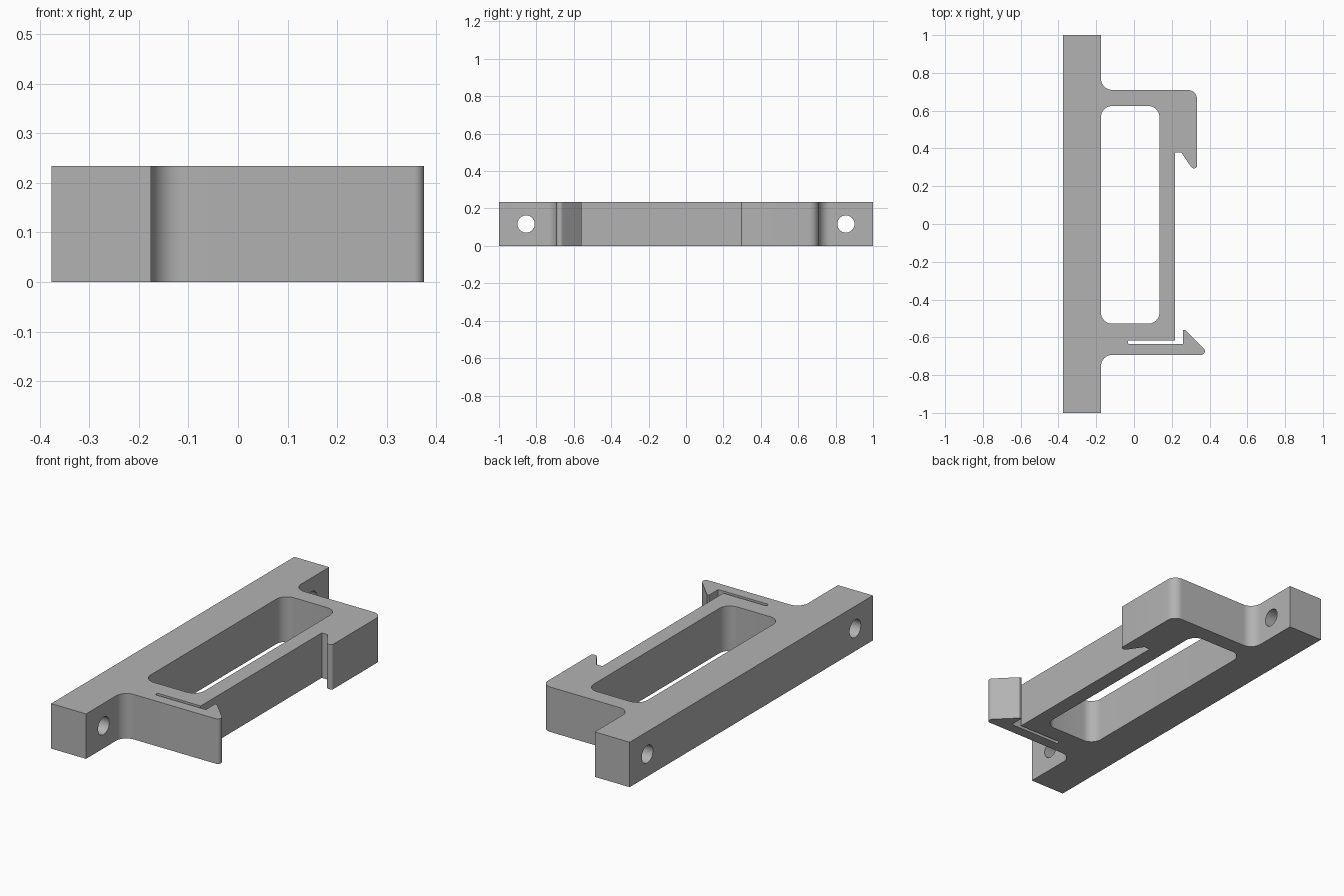
import bpy, bmesh, math
from mathutils import Vector, Matrix

cube = bpy.data.objects.get("Cube")
if cube:
    bpy.data.objects.remove(cube, do_unlink=True)

HEIGHT = 0.234

grey = bpy.data.materials.new("plain grey")
grey.use_nodes = True
colour = (0.45, 0.45, 0.45, 1)
grey.diffuse_color = colour
grey.node_tree.nodes["Principled BSDF"].inputs["Base Color"].default_value = colour


def rounded(corners, steps=10):
    """Turn (x, y, radius) corners into a 2D outline with filleted corners."""
    out = []
    for i, (x, y, r) in enumerate(corners):
        p = Vector((x, y))
        if not r:
            out.append(p)
            continue
        a = (Vector(corners[i - 1][:2]) - p).normalized()
        b = (Vector(corners[(i + 1) % len(corners)][:2]) - p).normalized()
        half = a.angle(b) / 2
        centre = p + (a + b).normalized() * (r / math.sin(half))
        start = p + a * (r / math.tan(half)) - centre
        end = p + b * (r / math.tan(half)) - centre
        turn = math.atan2(start.x * end.y - start.y * end.x, start.dot(end))
        for k in range(steps + 1):
            out.append(centre + Matrix.Rotation(turn * k / steps, 2) @ start)
    return out


def make_object(name, bm):
    bmesh.ops.recalc_face_normals(bm, faces=bm.faces)
    mesh = bpy.data.meshes.new(name)
    bm.to_mesh(mesh)
    bm.free()
    mesh.materials.append(grey)
    ob = bpy.data.objects.new(name, mesh)
    bpy.context.collection.objects.link(ob)
    return ob


def prism(name, corners, z0, z1):
    bm = bmesh.new()
    face = bm.faces.new([bm.verts.new((p.x, p.y, z0)) for p in rounded(corners)])
    top = bmesh.ops.extrude_face_region(bm, geom=[face])["geom"]
    verts = [v for v in top if isinstance(v, bmesh.types.BMVert)]
    bmesh.ops.translate(bm, verts=verts, vec=(0, 0, z1 - z0))
    return make_object(name, bm)


# Bracket outline: mounting bar, lower snap arm with slot, front wall, upper hook
bracket = prism("clip_bracket", [
    (-0.376, -1, 0), (-0.175, -1, 0), (-0.175, -0.693, 0.06),
    (0.403, -0.693, 0.02), (0.271, -0.56, 0), (0.26, -0.56, 0),
    (0.26, -0.636, 0), (-0.032, -0.636, 0.008), (-0.032, -0.617, 0.008),
    (0.217, -0.617, 0), (0.217, 0.379, 0), (0.25, 0.379, 0),
    (0.307, 0.295, 0.016), (0.334, 0.295, 0.013), (0.334, 0.71, 0.05),
    (-0.175, 0.71, 0.06), (-0.175, 1, 0), (-0.376, 1, 0),
], 0, HEIGHT)

# Rounded window through the middle
cutters = [prism("window_cutter", [
    (-0.175, -0.528, 0.06), (0.135, -0.528, 0.06),
    (0.135, 0.625, 0.06), (-0.175, 0.625, 0.06)], -0.1, HEIGHT + 0.1)]

# Screw holes through both ends of the bar
for side in (-1, 1):
    bm = bmesh.new()
    place = Matrix.Translation((-0.275, side * 0.855, HEIGHT / 2))
    bmesh.ops.create_cone(bm, cap_ends=True, segments=40, radius1=0.046, radius2=0.046,
                          depth=0.4, matrix=place @ Matrix.Rotation(math.pi / 2, 4, "Y"))
    cutters.append(make_object("screw_hole_cutter", bm))

bpy.ops.object.select_all(action="DESELECT")
bpy.context.view_layer.objects.active = bracket
bracket.select_set(True)
for cutter in cutters:
    mod = bracket.modifiers.new("cut", "BOOLEAN")
    mod.operation = "DIFFERENCE"
    mod.solver = "EXACT"
    mod.object = cutter
    bpy.ops.object.modifier_apply(modifier=mod.name)
    bpy.data.objects.remove(cutter, do_unlink=True)

bpy.ops.object.shade_smooth_by_angle(angle=math.radians(30))
